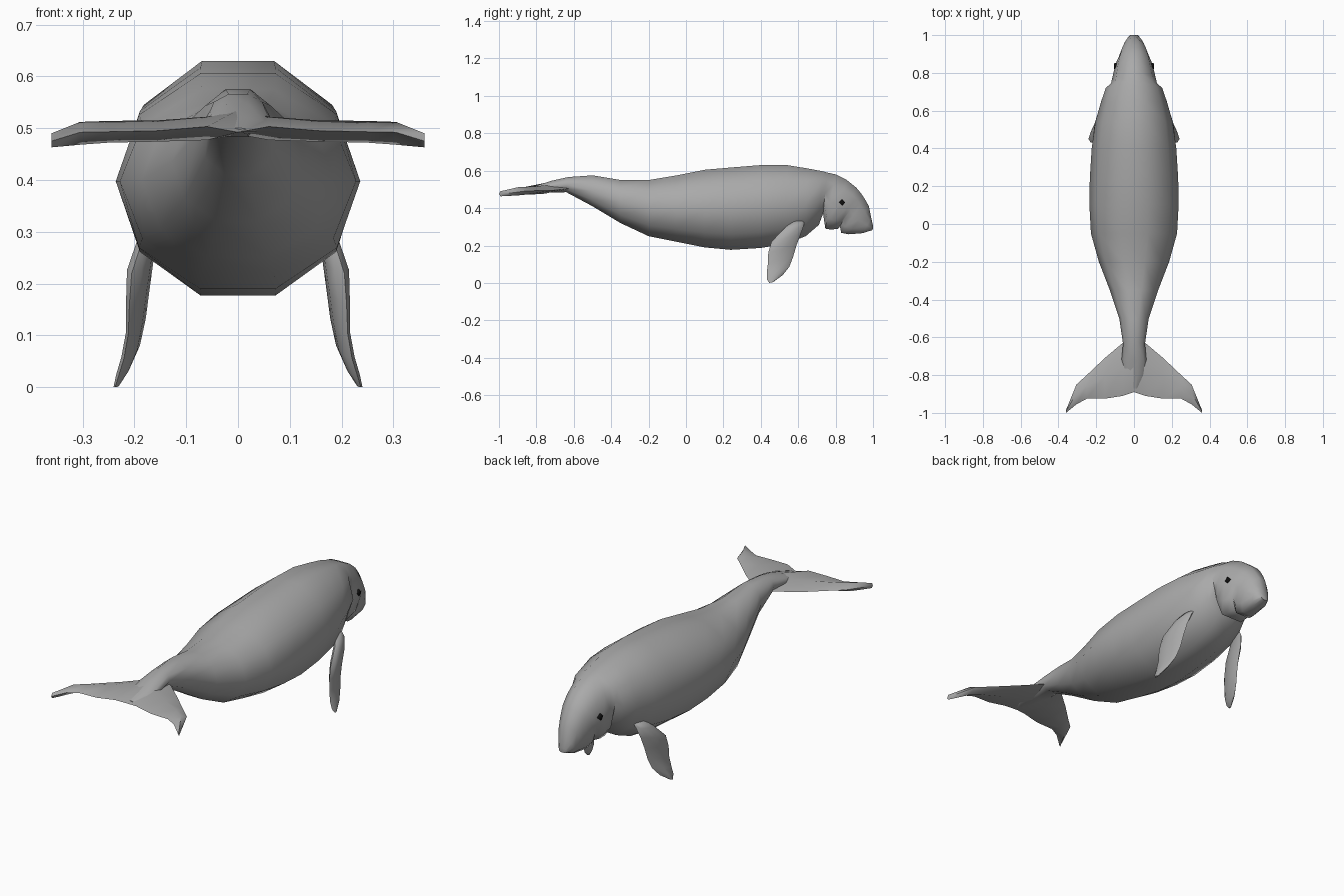
import bpy, bmesh, math
from mathutils import Vector

if "Cube" in bpy.data.objects:
    bpy.data.objects.remove(bpy.data.objects["Cube"])


def material(name, v):
    m = bpy.data.materials.new(name)
    m.diffuse_color = (v, v, v, 1)
    m.use_nodes = True
    m.node_tree.nodes["Principled BSDF"].inputs["Base Color"].default_value = m.diffuse_color
    return m


skin, black = material("skin_grey", .4), material("eye_black", .005)


def loft(name, rings, both_sides=False, mat=skin):
    """Skin a list of equal-length rings; optionally mirror across x = 0."""
    bm = bmesh.new()
    vs = [[bm.verts.new(p) for p in r] for r in rings]
    n = len(vs[0])
    for a, b in zip(vs, vs[1:]):
        for i in range(n):
            j = (i + 1) % n
            bm.faces.new((a[i], a[j], b[j], b[i]))
    bm.faces.new(vs[0])
    bm.faces.new(vs[-1])
    bmesh.ops.recalc_face_normals(bm, faces=bm.faces)
    me = bpy.data.meshes.new(name)
    bm.to_mesh(me)
    bm.free()
    me.materials.append(mat)
    ob = bpy.data.objects.new(name, me)
    bpy.context.collection.objects.link(ob)
    if both_sides:
        ob.modifiers.new("mirror", 'MIRROR')
    bpy.ops.object.select_all(action='DESELECT')
    bpy.context.view_layer.objects.active = ob
    ob.select_set(True)
    bpy.ops.object.shade_smooth_by_angle(angle=math.radians(60))
    return ob


def body_ring(ty, tz, by, bz, hw, n=10):
    """Ten-sided section from a top to a bottom point; the head gets a broad underside."""
    top, bot = Vector((0, ty, tz)), Vector((0, by, bz))
    mid, half = (top + bot) / 2, (top - bot) / 2 / math.sin(math.radians(72))
    ring = []
    for i in range(n):
        s, c = math.sin(2 * math.pi * i / n), math.cos(2 * math.pi * i / n)
        if s < -.01 and by > .74:
            c = math.copysign(abs(c) ** .55, c)
        ring.append(mid + half * s + Vector((hw * c, 0, 0)))
    return ring


# Body and drooping head: top y, top z, bottom y, bottom z, half width
sections = [
    (-.87, .500, -.87, .492, .02), (-.80, .520, -.80, .488, .06),
    (-.72, .546, -.72, .483, .066),
    (-.63, .566, -.64, .485, .058), (-.50, .575, -.50, .41, .078),
    (-.35, .55, -.35, .32, .128), (-.20, .55, -.20, .25, .186),
    (-.05, .575, -.05, .22, .228), (.10, .605, .10, .19, .236),
    (.24, .617, .24, .177, .234), (.40, .63, .40, .187, .224),
    (.54, .63, .54, .21, .205), (.65, .612, .64, .25, .175),
    (.73, .597, .71, .31, .15), (.755, .59, .733, .37, .122),
    (.80, .58, .745, .29, .115), (.86, .55, .775, .285, .105),
    (.91, .51, .815, .29, .092), (.935, .48, .822, .305, .083),
    (.955, .45, .83, .268, .078), (.978, .41, .87, .26, .064),
    (.99, .35, .945, .266, .046), (1.0, .305, .998, .283, .022)]
loft("body", [body_ring(*s) for s in sections])

# Tail fluke: x, leading y, trailing y, edge z, top z, bottom z
fluke = [(.36, -.985, -1.0, .475, .49, .463), (.305, -.85, -.955, .492, .512, .468),
         (.25, -.80, -.925, .493, .514, .472), (.155, -.71, -.925, .495, .515, .474),
         (.06, -.63, -.91, .503, .522, .477)]
half = [[(x, l, z), (x, l * .55 + t * .45, u), (x, t, z), (x, l * .55 + t * .45, d)]
        for x, l, t, z, u, d in fluke]
centre = [[(0, -.60, .51), (0, -.75, .535), (0, -.89, .492), (0, -.75, .488)]]
loft("tail_fluke", half + centre + [[(-x, y, z) for x, y, z in r] for r in half[::-1]])

# Front flippers: z, x centre, y centre, half chord, half thickness, chord slope
flipper = [(.33, .150, .600, .03, .012, 0), (.30, .170, .578, .052, .018, .15),
           (.24, .188, .535, .078, .020, .25), (.18, .193, .515, .075, .016, .25),
           (.12, .197, .505, .067, .012, .25), (.07, .207, .492, .060, .012, .25),
           (.03, .222, .474, .042, .010, .25), (.002, .235, .455, .010, .005, .2)]
loft("flippers", [[(x + t * math.sin(a) - .22 * c * math.cos(a), y + c * math.cos(a),
                    max(0, z + s * c * math.cos(a)))
                   for a in (math.pi * i / 4 for i in range(8))]
                  for z, x, y, c, t, s in flipper], True)

# Small black diamond eyes
loft("eyes", [[(x, .835 + r * math.cos(a), .43 + r * math.sin(a))
               for a in (math.pi * i / 2 for i in range(4))]
              for x, r in ((.08, .017), (.103, .017), (.107, .010))], True, black)
